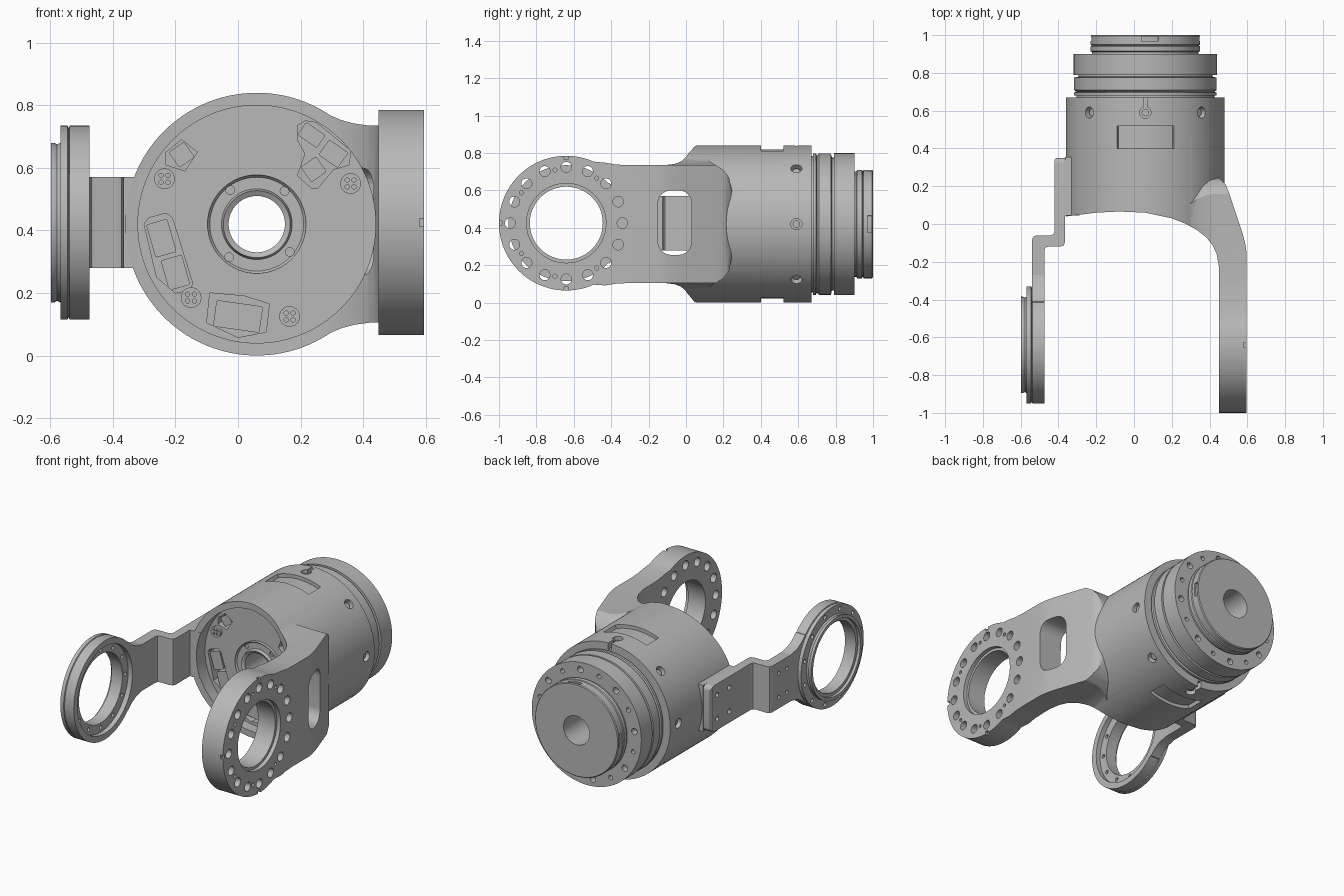
import bpy, bmesh, math

old = bpy.data.objects.get("Cube")
if old:
    bpy.data.objects.remove(old)

metal = bpy.data.materials.new("grey metal")
metal.use_nodes = True
GREY = (0.48, 0.48, 0.48, 1)
metal.diffuse_color = GREY
metal.node_tree.nodes["Principled BSDF"].inputs["Base Color"].default_value = GREY

CX, CZ = 0.06, 0.42      # barrel axis
RY, RZ = -0.64, 0.425    # joint axis


def place(axis, u, v, w):
    return {"X": (w, u, v), "Y": (u, w, v), "Z": (u, v, w)}[axis]


def circle(u, v, r, n=96):
    return [(u + r * math.cos(math.tau * i / n), v + r * math.sin(math.tau * i / n)) for i in range(n)]


def rect(u, v, w, h, r=0.0, turn=0.0, n=6):
    """Rectangle centred on u, v with rounded corners, turned by degrees."""
    pts = []
    for k, (sx, sy) in enumerate([(1, 1), (-1, 1), (-1, -1), (1, -1)]):
        for i in range(n + 1 if r else 1):
            a = math.pi / 2 * (k + i / n)
            pts.append((sx * (w / 2 - r) + r * math.cos(a), sy * (h / 2 - r) + r * math.sin(a)))
    c, s = math.cos(math.radians(turn)), math.sin(math.radians(turn))
    return [(u + x * c - y * s, v + x * s + y * c) for x, y in pts]


def polar(u, v, r, deg):
    return u + r * math.cos(math.radians(deg)), v + r * math.sin(math.radians(deg))


def sector(u, v, r0, r1, mid, half):
    """Slice of a ring, for pockets with a curved floor."""
    angles = [mid + half * k / 8 for k in range(-8, 9)]
    return [polar(u, v, r0, a) for a in angles] + [polar(u, v, r1, a) for a in reversed(angles)]


def make(name, *prisms):
    """One object from prisms given as (outline, axis, start, end)."""
    bm = bmesh.new()
    for pts, axis, a, b in prisms:
        lo = [bm.verts.new(place(axis, u, v, a)) for u, v in pts]
        hi = [bm.verts.new(place(axis, u, v, b)) for u, v in pts]
        bm.faces.new(lo)
        bm.faces.new(hi)
        for i in range(len(pts)):
            j = (i + 1) % len(pts)
            bm.faces.new((lo[i], lo[j], hi[j], hi[i]))
    return finish(name, bm)


def finish(name, bm):
    bmesh.ops.recalc_face_normals(bm, faces=bm.faces)
    mesh = bpy.data.meshes.new(name)
    bm.to_mesh(mesh)
    bm.free()
    mesh.materials.append(metal)
    ob = bpy.data.objects.new(name, mesh)
    bpy.context.collection.objects.link(ob)
    return ob


def lathe(name, axis, cu, cv, profile, n=96):
    """Closed ring profile of (radius, position) turned about an axis."""
    bm = bmesh.new()
    rings = [[bm.verts.new(place(axis, u, v, w)) for u, v in circle(cu, cv, r, n)] for r, w in profile]
    for k, ring in enumerate(rings):
        nxt = rings[(k + 1) % len(rings)]
        for i in range(n):
            j = (i + 1) % n
            bm.faces.new((ring[i], ring[j], nxt[j], nxt[i]))
    return finish(name, bm)


def combine(ob, other, op="DIFFERENCE"):
    mod = ob.modifiers.new("bool", "BOOLEAN")
    mod.operation, mod.solver, mod.object = op, "EXACT", other
    bpy.context.view_layer.objects.active = ob
    bpy.ops.object.modifier_apply(modifier=mod.name)
    bpy.data.objects.remove(other)


def cut(ob, *prisms):
    combine(ob, make("cutter", *prisms))


def join(ob, *prisms):
    combine(ob, make("adder", *prisms), "UNION")


# Barrel with a scooped front edge
inner_curve = [(0.2, 0.03), (0.27, 0.003), (0.33, -0.03), (0.38, -0.068), (0.415, -0.11), (0.438, -0.16), (0.45, -0.23)]
body = make("barrel_body", (circle(CX, CZ, 0.42, 128), "Y", -0.2, 0.67))
cut(body, ([(-0.5, -0.4), (-0.5, 0.035), (-0.36, 0.04), (-0.2, 0.06), (-0.08, 0.066), (0.06, 0.06)]
           + inner_curve + [(0.45, -0.4)], "Z", -0.2, 1.2))

# Arm root blending into the barrel
web = make("web", (inner_curve + [(0.45, -0.42), (0.595, -0.42), (0.595, -0.15), (0.59, -0.11), (0.575, -0.05),
                                  (0.505, 0.16), (0.485, 0.21), (0.455, 0.24), (0.4, 0.26), (0.2, 0.27)], "Z", -0.2, 1.2))
flare = [(0.15, 0.385), (0.25, 0.37), (0.29, 0.35), (0.33, 0.333), (0.37, 0.322), (0.42, 0.315), (0.65, 0.315)]
combine(web, make("flare", ([(x, CZ + h) for x, h in flare] + [(x, CZ - h) for x, h in reversed(flare)],
                            "Y", -0.6, 0.4)), "INTERSECT")
corner = [(-0.6, 0.4), (0.04, 0.4), (0.1, 0.35), (0.16, 0.315), (0.2, 0.29), (0.23, 0.25), (0.245, 0.18)]
combine(web, make("corner", ([(y, CZ + h) for y, h in corner] + [(y, CZ - h) for y, h in reversed(corner)],
                             "X", 0.1, 0.8)), "INTERSECT")
combine(body, web, "UNION")

# Arm plate with a round end
arc = [polar(RY, RZ, 0.36, d) for d in range(66, 295, 4)]
neck = [(-0.43, 0.328), (-0.37, 0.318), (-0.3, 0.315)]
join(body, (arc + [(y, CZ - h) for y, h in neck] + [(y, CZ + h) for y, h in reversed(neck)], "X", 0.45, 0.595))

# Flat mounting pad for the bracket, barrel bore and the arm openings
join(body, (rect(0.2, 0.425, 0.31, 0.29), "X", -0.365, -0.2))
cut(body, (circle(CX, CZ, 0.38, 128), "Y", -0.5, 0.13))
cut(body, (circle(CX, CZ, 0.09), "Y", 0, 0.8), (rect(-0.06, 0.428, 0.18, 0.345, 0.07), "X", 0.3, 0.7),
    (circle(RY, RZ, 0.195), "X", 0.4, 0.7))
cut(body, (circle(RY, RZ, 0.212), "X", 0.57, 0.7))

# Bolt circle of the arm (three holes are blind), with keyway notches and pin holes
cut(body, *[(circle(*polar(RY, RZ, 0.3, i * 22.5), 0.028, 24), "X", 0.5 if i in (0, 1, 15) else 0.4, 0.7)
            for i in range(16)])
cut(body, *[(rect(*polar(RY, RZ, 0.355, d), 0.025, 0.025), "X", 0.58, 0.7) for d in (90, 180, 270)],
    *[(circle(*polar(RY, RZ, 0.29, d), 0.011, 12), "X", 0.57, 0.7) for d in (56, 102, 146, 214, 258, 304)])

# Curved pockets, rear slits and radial screw holes of the barrel
cut(body, (sector(CX, CZ, 0.398, 0.5, 90, 21), "Y", 0.4, 0.52), (sector(CX, CZ, 0.398, 0.5, 270, 21), "Y", 0.4, 0.52),
    (rect(CX, 0.65, 0.022, 0.1), "Z", 0.8, 1), (rect(CX, 0.65, 0.022, 0.1), "Z", -0.1, 0.04))


def radial(name, r, start, end, deg, y, n=20):
    ob = make(name, (circle(0, 0, r, n), "X", start, end))
    ob.rotation_euler = (0, -math.radians(deg), 0)
    ob.location = (CX, y, CZ)
    bpy.context.view_layer.update()
    return ob


for k in range(8):
    combine(body, radial("seat", 0.03, 0.385, 0.5, k * 45, 0.59))
    radial("barrel_screw", 0.02, 0.37, 0.4, k * 45, 0.59, 12)

# Connector pockets in the front plate
pockets = [[(-0.3, 0.42), (-0.285, 0.44), (-0.23, 0.455), (-0.21, 0.44), (-0.145, 0.23), (-0.155, 0.21), (-0.2, 0.2), (-0.26, 0.25)],
           [(-0.09, 0.2), (0.02, 0.19), (0.1, 0.165), (0.09, 0.075), (0.0, 0.058), (-0.1, 0.105)],
           [(0.19, 0.735), (0.215, 0.75), (0.25, 0.745), (0.36, 0.655), (0.355, 0.61), (0.305, 0.595),
            (0.255, 0.535), (0.235, 0.535), (0.19, 0.575), (0.215, 0.645), (0.19, 0.69)],
           [(-0.23, 0.65), (-0.18, 0.69), (-0.13, 0.65), (-0.17, 0.59), (-0.23, 0.61)]]
cut(body, *[(p, "Y", 0, 0.2) for p in pockets])
plugs = [(-0.245, 0.375, 0.07, 0.11, 16), (-0.2, 0.265, 0.07, 0.1, 16), (0, 0.125, 0.15, 0.085, -8),
         (0.235, 0.705, 0.075, 0.05, -35), (0.305, 0.645, 0.075, 0.06, -35), (0.242, 0.595, 0.06, 0.06, 35),
         (-0.18, 0.642, 0.06, 0.06, 35)]
make("connectors", *[(rect(u, v, w, h, 0.006, t, 3), "Y", 0.14, 0.21) for u, v, w, h, t in plugs])

# Front plate screws and the central hub
spots = [(-0.235, 0.565), (0.36, 0.55), (-0.15, 0.185), (0.165, 0.125)]
screws = make("plate_screws", *[(circle(u, v, 0.033, 24), "Y", 0.112, 0.15) for u, v in spots])
cut(screws, *[(circle(u + a, v + b, 0.007, 10), "Y", 0.1, 0.125) for u, v in spots
              for a in (-0.011, 0.011) for b in (-0.011, 0.011)])
hub = lathe("hub", "Y", CX, CZ, [(0.09, 0.14), (0.09, 0.11), (0.107, 0.1), (0.113, 0.12), (0.15, 0.12), (0.158, 0.11), (0.158, 0.14)])
cut(hub, *[(circle(*polar(CX, CZ, 0.138, d), 0.014, 16), "Y", 0.1, 0.13) for d in (50, 128, 230, 320)])

# Stepped rear flange with grooves and end cap
flange = lathe("rear_flange", "Y", CX, CZ, [
    (0.09, 0.66), (0.365, 0.66), (0.365, 0.68), (0.378, 0.68), (0.378, 0.695), (0.365, 0.7), (0.378, 0.71),
    (0.378, 0.775), (0.355, 0.78), (0.355, 0.79), (0.38, 0.79), (0.38, 0.9), (0.282, 0.9), (0.282, 0.91),
    (0.29, 0.915), (0.29, 0.94), (0.283, 0.945), (0.29, 0.95), (0.29, 0.995), (0.285, 1), (0.09, 1)])
cut(flange, *[(circle(*polar(CX, CZ, 0.335, 15 + 22.5 * k), 0.02 if k % 2 else 0.014, 16), "Y", 0.86, 1.1) for k in range(16)],
    *[(sector(CX, CZ, 0.28, 0.32, d, 9), "Y", 0.97, 0.993) for d in (0, 85, 180)])

# Cranked bracket arm on the other side
crank = [(-0.365, 0.35), (-0.41, 0.35), (-0.42, 0.34), (-0.42, -0.04), (-0.426, -0.054), (-0.44, -0.06),
         (-0.515, -0.06), (-0.533, -0.067), (-0.54, -0.085), (-0.54, -0.27), (-0.475, -0.27), (-0.475, -0.14),
         (-0.469, -0.126), (-0.455, -0.12), (-0.39, -0.12), (-0.372, -0.113), (-0.365, -0.095)]
bracket = make("bracket_arm", (crank, "Z", 0.28, 0.57))
combine(bracket, make("trim", (rect(-0.15, 0.425, 1, 0.29, 0.03), "X", -1, 0)), "INTERSECT")
cut(bracket, *[(circle(y, z, 0.015, 14), "X", -0.7, -0.2) for y in (0.29, 0.17) for z in (0.35, 0.5)],
    *[(circle(y, z, 0.012, 14), "X", -0.7, -0.52) for y in (-0.15, -0.23) for z in (0.35, 0.5)])

# Flared neck from the bracket arm to its ring
fillet = [(-0.41, 0.215), (-0.37, 0.18), (-0.33, 0.158), (-0.27, 0.145)]
make("bracket_neck", ([polar(RY, RZ, 0.308, d) for d in range(-44, 45, 4)] + [(y, RZ + h) for y, h in fillet]
                      + [(y, RZ - h) for y, h in reversed(fillet)], "X", -0.54, -0.475))

# Bracket ring with a recessed inner flange and a stepped outer collar
ring = lathe("bracket_ring", "X", RY, RZ, [
    (0.215, -0.505), (0.272, -0.505), (0.272, -0.475), (0.31, -0.475), (0.31, -0.538), (0.302, -0.541), (0.31, -0.545),
    (0.31, -0.568), (0.255, -0.568), (0.25, -0.578), (0.255, -0.588), (0.255, -0.598), (0.235, -0.598),
    (0.235, -0.58), (0.215, -0.58)])
cut(ring, *[(circle(*polar(RY, RZ, 0.283, 15 + 30 * k), 0.013, 14), "X", -0.7, -0.53) for k in range(12)],
    *[(circle(*polar(RY, RZ, 0.243, 30 * k), 0.012, 14), "X", -0.52, -0.45) for k in range(12)])

# Smooth curved surfaces, keep machined edges sharp
for ob in [o for o in bpy.data.objects if o.type == "MESH" and metal.name in o.data.materials]:
    bpy.ops.object.select_all(action="DESELECT")
    ob.select_set(True)
    bpy.context.view_layer.objects.active = ob
    bpy.ops.object.shade_smooth_by_angle(angle=math.radians(28))
